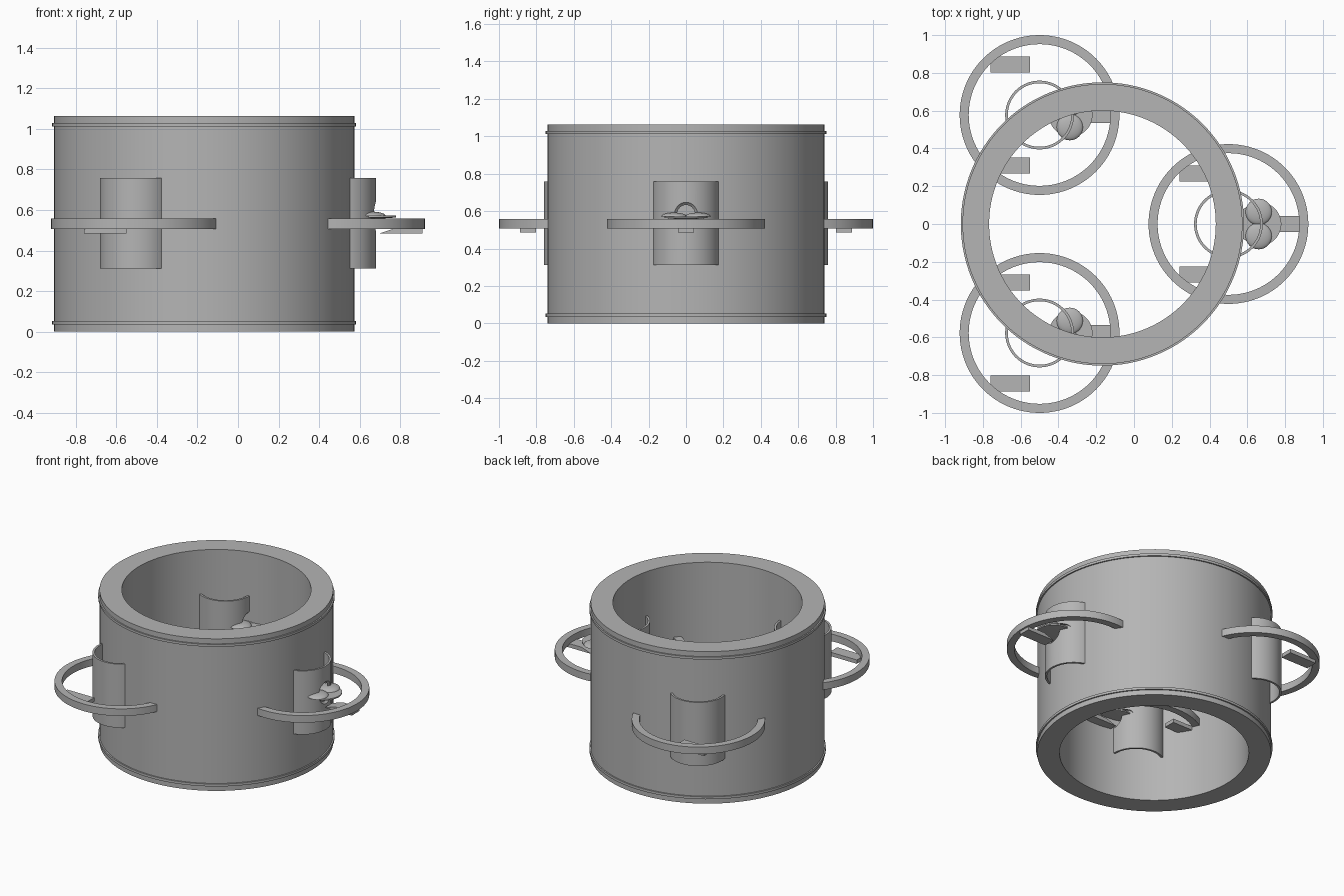
import bpy, bmesh, math
from mathutils import Vector

cube = bpy.data.objects.get("Cube")
if cube:
    bpy.data.objects.remove(cube, do_unlink=True)

grey = bpy.data.materials.new("plain_grey")
grey.use_nodes = True
grey.diffuse_color = (0.46, 0.46, 0.46, 1)
grey.node_tree.nodes["Principled BSDF"].inputs["Base Color"].default_value = grey.diffuse_color


def make(name, bm, loc=(0, 0, 0)):
    bmesh.ops.recalc_face_normals(bm, faces=bm.faces)
    mesh = bpy.data.meshes.new(name)
    bm.to_mesh(mesh)
    bm.free()
    mesh.materials.append(grey)
    ob = bpy.data.objects.new(name, mesh)
    ob.location = loc
    bpy.context.collection.objects.link(ob)
    return ob


def smooth(ob):
    bpy.ops.object.select_all(action="DESELECT")
    ob.select_set(True)
    bpy.context.view_layer.objects.active = ob
    bpy.ops.object.shade_smooth_by_angle(angle=math.radians(30))


def lathe(name, profile, loc, closed=True, steps=96):
    """Spin an (r, z) profile about the z axis."""
    bm = bmesh.new()
    verts = [bm.verts.new((r, 0, z)) for r, z in profile]
    count = len(verts) if closed else len(verts) - 1
    edges = [bm.edges.new((verts[i], verts[(i + 1) % len(verts)])) for i in range(count)]
    bmesh.ops.spin(bm, geom=verts + edges, axis=(0, 0, 1), cent=(0, 0, 0),
                   angle=math.tau, steps=steps, use_duplicate=False)
    bmesh.ops.remove_doubles(bm, verts=bm.verts, dist=1e-5)
    ob = make(name, bm, loc)
    smooth(ob)
    return ob


def band(name, inner, outer, low, high, loc):
    return lathe(name, [(inner, low), (outer, low), (outer, high), (inner, high)], loc)


def block(name, x0, x1, half, z0, z1, loc, slope=0.0):
    """Box whose inner top end may slope down towards x0."""
    side = [(x0, z0), (x1, z0), (x1, z1), (x0 + slope, z1)]
    bm = bmesh.new()
    face = bm.faces.new([bm.verts.new((x, -half, z)) for x, z in side])
    new = bmesh.ops.extrude_face_region(bm, geom=[face])["geom"]
    bmesh.ops.translate(bm, vec=Vector((0, 2 * half, 0)),
                        verts=[v for v in new if isinstance(v, bmesh.types.BMVert)])
    return make(name, bm, loc)


# Thick-walled drum with a narrow raised bead near each rim
drum = (-0.167, 0, 0)
R, TOP = 0.741, 1.064
lathe("drum", [(0.6, 0), (R, 0), (R, 0.035), (0.75, 0.035), (0.75, 0.052), (R, 0.052),
               (R, TOP - 0.052), (0.75, TOP - 0.052), (0.75, TOP - 0.035),
               (R, TOP - 0.035), (R, TOP), (0.6, TOP)], drum, steps=128)

# Three identical units set through the drum wall
for tag, x, y in (("right", 0.5, 0), ("back", -0.5, 0.577), ("front", -0.5, -0.577)):
    base = (x, y, 0)
    band(tag + "_hoop", 0.375, 0.423, 0.507, 0.557, base)
    tube = band(tag + "_tube", 0.168, 0.182, 0.312, 0.757, base)

    # Rounded opening on the outer side of the tube
    bm = bmesh.new()
    bmesh.ops.create_uvsphere(bm, u_segments=32, v_segments=16, radius=0.1)
    cutter = make(tag + "_tube_cutter", bm, (x + 0.245, y, 0.57))
    cutter.hide_render = True
    cut = tube.modifiers.new("opening", "BOOLEAN")
    cut.operation = "DIFFERENCE"
    cut.object = cutter
    bpy.context.view_layer.objects.active = tube
    bpy.ops.object.modifier_apply(modifier=cut.name)
    bpy.data.objects.remove(cutter, do_unlink=True)
    smooth(tube)

    # Small plate with two low domes, reaching through the opening
    lathe(tag + "_plate", [(0, 0.555), (0.115, 0.563), (0.115, 0.572), (0, 0.572)],
          (x + 0.165, y, 0), closed=False, steps=48)
    for s in (-1, 1):
        dome = [(0.07 * math.cos(a), 0.57 + 0.022 * math.sin(a))
                for a in (i * math.pi / 16 for i in range(9))]
        lathe(tag + "_dome", dome, (x + 0.16, y + s * 0.064, 0), closed=False, steps=32)
        # Side pads under the hoop
        block(tag + "_side_pad", -0.26, -0.05, 0.042, 0.485, 0.512, (x, y + s * 0.268, 0))

    # Outer pad with a sloping inner end
    block(tag + "_outer_pad", 0.2, 0.41, 0.042, 0.485, 0.512, base, slope=0.08)
